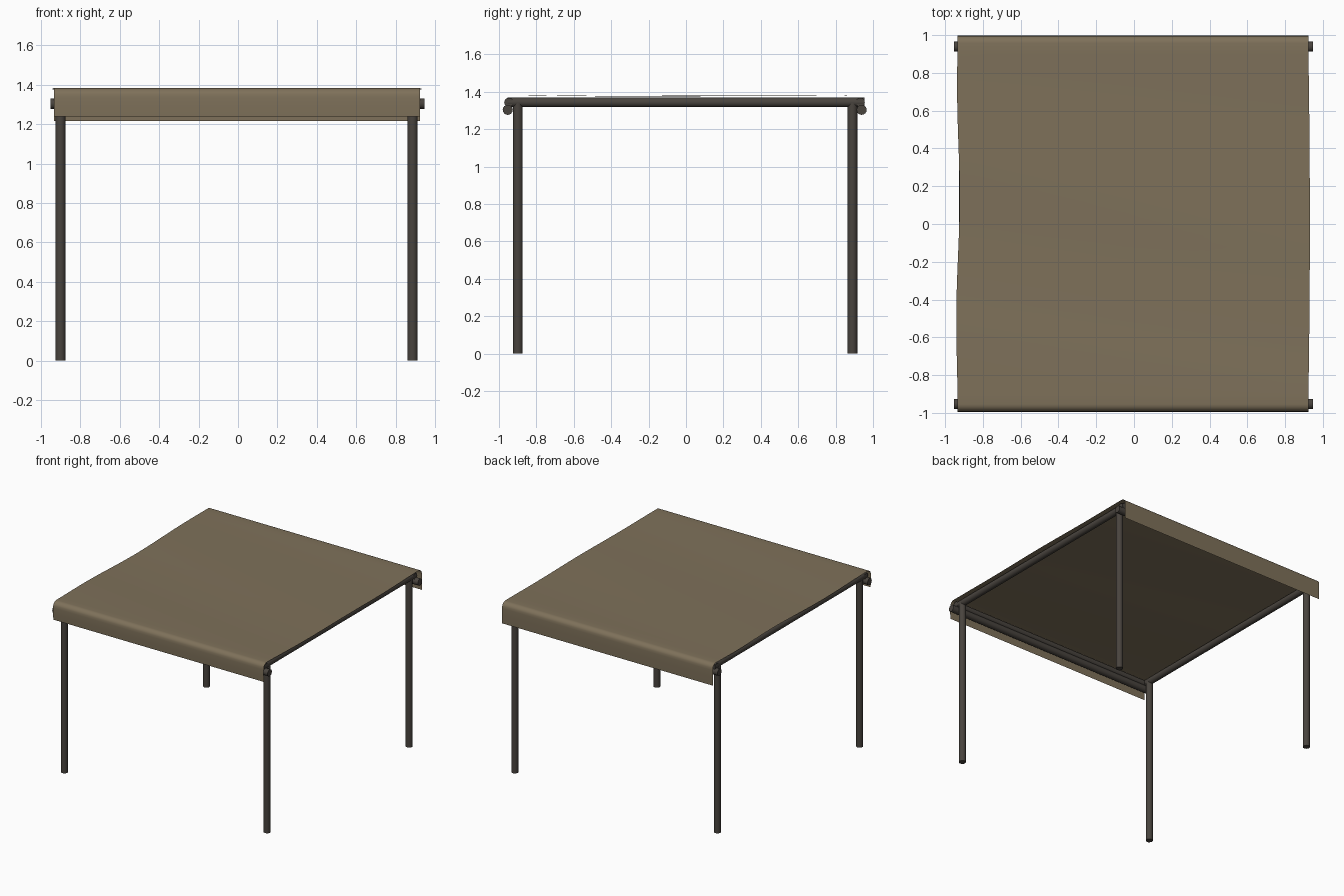
import bpy, bmesh, math
from mathutils import Vector

if "Cube" in bpy.data.objects:
    bpy.data.objects.remove(bpy.data.objects["Cube"])


def material(name, rgb):
    m = bpy.data.materials.new(name)
    m.diffuse_color = (*rgb, 1)
    m.use_nodes = True
    m.node_tree.nodes["Principled BSDF"].inputs["Base Color"].default_value = m.diffuse_color
    return m


CLOTH = material("khaki cloth", (0.21, 0.165, 0.102))
METAL = material("dark metal", (0.066, 0.057, 0.048))


def tube(name, a, b, r=0.026):
    a, b = Vector(a), Vector(b)
    bpy.ops.mesh.primitive_cylinder_add(vertices=16, radius=r, depth=(b - a).length,
                                        location=(a + b) / 2)
    o = bpy.context.object
    o.name = name
    o.rotation_euler = (b - a).to_track_quat('Z', 'Y').to_euler()
    o.data.materials.append(METAL)
    bpy.ops.object.shade_smooth_by_angle()


X = {"left": -0.901, "right": 0.886}

# posts and side rails
for side, x in X.items():
    for end, y in (("front", -0.899), ("back", 0.89)):
        tube(f"{end}_{side}_post", (x, y, 0), (x, y, 1.34))
    tube(f"{side}_rail", (x, -0.955, 1.344), (x, 0.955, 1.344))

# end rails, and the lower rods the cloth hangs over
for end, y in (("front", -0.948), ("back", 0.932)):
    tube(f"{end}_rail", (-0.925, y, 1.344), (0.91, y, 1.344), 0.024)
for end, y in (("front", -0.953), ("back", 0.939)):
    tube(f"{end}_rod", (-0.952, y, 1.304), (0.947, y, 1.304), 0.027)

# cloth: flap, rounded edge, gently sagging top, rounded edge, flap
profile = [(-0.992, 1.24), (-0.994, 1.29), (-0.994, 1.335)]
profile += [(-0.954 - 0.04 * math.cos(t), 1.343 + 0.04 * math.sin(t))
            for t in (math.radians(a) for a in range(15, 91, 15))]
profile += [(-0.9 + 1.8 * i / 30, 1.383) for i in range(31)]
profile += [(0.957 + 0.04 * math.cos(t), 1.343 + 0.04 * math.sin(t))
            for t in (math.radians(a) for a in range(90, 14, -15))]
profile += [(0.997, 1.335), (0.997, 1.28), (0.996, 1.215)]

bm = bmesh.new()
N = 24
rows = []
for y, z in profile:
    inner = max(0.0, 1 - (y / 0.92) ** 2) if abs(y) < 0.92 else 0.0
    wave = inner * math.sin(4 * y + 0.9)
    x0, x1 = -0.934 + 0.011 * wave, 0.923 + 0.008 * inner
    row = []
    for i in range(N + 1):
        u = i / N
        dip = inner * (0.006 + 0.003 * math.cos(5 * y + 1 + 2 * u))
        row.append(bm.verts.new((x0 + (x1 - x0) * u, y, z - dip)))
    rows.append(row)
for r, s in zip(rows, rows[1:]):
    for i in range(N):
        bm.faces.new((r[i], r[i + 1], s[i + 1], s[i]))
me = bpy.data.meshes.new("canopy_cloth")
bm.to_mesh(me)
bm.free()
me.materials.append(CLOTH)
cloth = bpy.data.objects.new("canopy_cloth", me)
bpy.context.collection.objects.link(cloth)
for p in me.polygons:
    p.use_smooth = True
